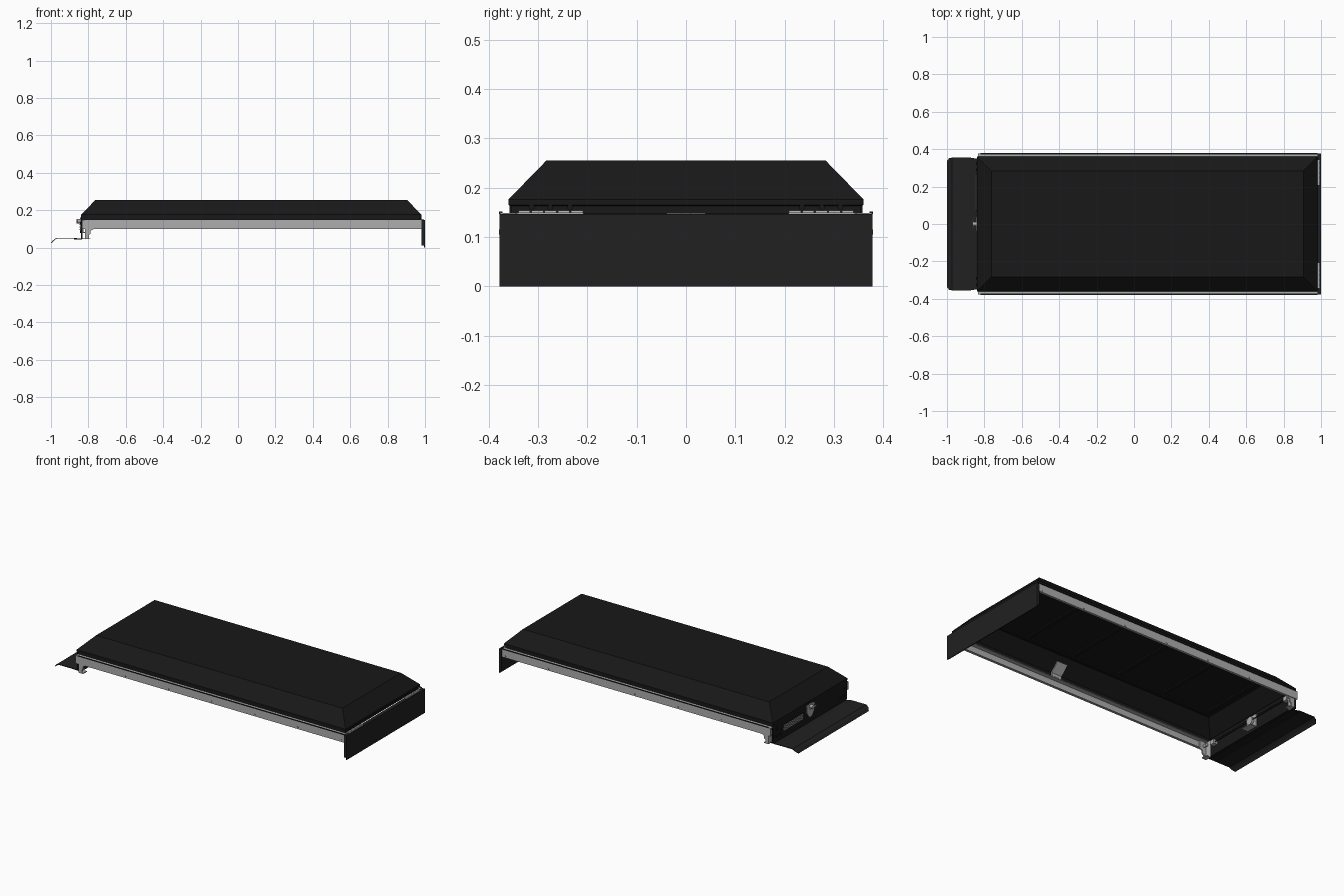
import bpy, bmesh, math
from mathutils import Matrix

if "Cube" in bpy.data.objects:
    bpy.data.objects.remove(bpy.data.objects["Cube"])


def material(name, v):
    m = bpy.data.materials.new(name)
    m.diffuse_color = (v, v, v, 1)
    m.use_nodes = True
    m.node_tree.nodes["Principled BSDF"].inputs["Base Color"].default_value = m.diffuse_color
    return m


BLACK = material("black_coating", 0.009)
DARK = material("black_sheet", 0.015)
STEEL = material("bare_metal", 0.42)


def finish(name, bm, mat, bevel=0):
    bmesh.ops.recalc_face_normals(bm, faces=bm.faces)
    me = bpy.data.meshes.new(name)
    bm.to_mesh(me)
    bm.free()
    me.materials.append(mat)
    ob = bpy.data.objects.new(name, me)
    bpy.context.collection.objects.link(ob)
    if bevel:
        b = ob.modifiers.new("bevel", 'BEVEL')
        b.width, b.segments = bevel, 2
    return ob


def box(name, x, y, z, mat, bevel=0):
    """Box from (min, max) ranges."""
    bm = bmesh.new()
    bmesh.ops.create_cube(bm, size=1)
    for v in bm.verts:
        v.co = [r[0] if c < 0 else r[1] for c, r in zip(v.co, (x, y, z))]
    return finish(name, bm, mat, bevel)


def cyl(name, loc, r, depth, axis, mat, seg=16):
    bm = bmesh.new()
    rot = {'X': Matrix.Rotation(math.pi / 2, 4, 'Y'),
           'Y': Matrix.Rotation(math.pi / 2, 4, 'X'), 'Z': Matrix()}[axis]
    bmesh.ops.create_cone(bm, cap_ends=True, segments=seg, radius1=r, radius2=r,
                          depth=depth, matrix=Matrix.Translation(loc) @ rot)
    return finish(name, bm, mat)


def prism(name, pts, axis, lo, hi, mat):
    """Closed outline extruded along X (pts = y,z), Y (x,z) or Z (x,y)."""
    place = {'X': lambda a, b, t: (t, a, b), 'Y': lambda a, b, t: (a, t, b),
             'Z': lambda a, b, t: (a, b, t)}[axis]
    bm = bmesh.new()
    rings = [[bm.verts.new(place(a, b, t)) for a, b in pts] for t in (lo, hi)]
    bm.faces.new(rings[0])
    bm.faces.new(rings[1])
    for i in range(len(pts)):
        j = (i + 1) % len(pts)
        bm.faces.new((rings[0][i], rings[0][j], rings[1][j], rings[1][i]))
    return finish(name, bm, mat)


# lid shell: stacked rectangles, open underneath
bm = bmesh.new()
levels = [(-.834, .974, .354, .148), (-.834, .974, .354, .163),
          (-.84, .98, .36, .165), (-.84, .98, .36, .176), (-.762, .905, .283, .255)]
rings = [[bm.verts.new(p) for p in ((a, -w, z), (b, -w, z), (b, w, z), (a, w, z))]
         for a, b, w, z in levels]
for lo, hi in zip(rings, rings[1:]):
    for i in range(4):
        j = (i + 1) % 4
        bm.faces.new((lo[i], lo[j], hi[j], hi[i]))
bm.faces.new(rings[-1])
lid = finish("lid_shell", bm, BLACK)
sol = lid.modifiers.new("thickness", 'SOLIDIFY')
sol.thickness, sol.offset = .005, -1

# stiffening ribs under the lid
for i in range(6):
    x = -.72 + i * .316
    box("cross_rib", (x - .012, x + .012), (-.25, .25), (.243, .251), BLACK)
for y in (-.25, .25):
    box("long_rib", (-.732, .872), (y - .012, y + .012), (.243, .251), BLACK)

# folded side rails, with rivets and end brackets
for s in (-1, 1):
    profile = [(.345, .149), (.376, .149), (.376, .1), (.362, .1), (.362, .104),
               (.372, .104), (.372, .145), (.345, .145)]
    prism("side_rail", [(s * y, z) for y, z in profile], 'X', -.835, .98, STEEL)
    prism("rail_edge_trim", [(s * y, z) for y, z in
          ((.372, .147), (.379, .147), (.379, .152), (.372, .152))], 'X', -.82, .98, DARK)
    for i in range(6):
        cyl("rail_rivet", (-.5 + i * .292, s * .377, .11), .005, .004, 'Y', STEEL, 10)
    ys = sorted((s * .362, s * .371))
    prism("end_bracket", [(-.818, .148), (-.77, .148), (-.77, .1), (-.788, .09),
          (-.788, .075), (-.797, .068), (-.797, .045), (-.818, .045)], 'Y', *ys, STEEL)
    box("bracket_flange", (-.818, -.812), sorted((s * .325, s * .37)), (.045, .148), STEEL)
    box("bracket_foot", (-.818, -.788), sorted((s * .335, s * .37)), (.045, .05), STEEL)
    cyl("bracket_pin", (-.798, s * .355, .12), .009, .03, 'Y', STEEL)

# hinged end skirt: flat panel with folded edges
box("skirt_panel", (.994, 1.0), (-.378, .378), (0, .147), DARK)
for y in (-.376, .376):
    box("skirt_side_fold", (.982, .997), (y - .002, y + .002), (.012, .147), DARK)
box("skirt_top_fold", (.976, .997), (-.374, .374), (.142, .146), DARK)
for s in (-1, 1):
    box("hinge_leaf", (.974, .994), sorted((s * .208, s * .342)), (.147, .15), STEEL)
    for k in range(5):
        y = s * (.221 + k * .0267)
        cyl("hinge_knuckle", (.987, y, .15), .004, .024, 'Y', STEEL, 12)
    for y in (.235, .275, .313):
        cyl("hinge_screw", (.977, s * y, .16), .006, .008, 'X', BLACK, 12)

# latch end wall
box("end_wall", (-.84, -.832), (-.358, .358), (.05, .165), BLACK)
box("end_wall_base", (-.84, -.815), (-.35, .35), (.045, .05), BLACK)
for s in (-1, 1):
    for y, z in ((.325, .085), (.325, .13), (.29, .085)):
        cyl("wall_bolt", (-.842, s * y, z), .006, .008, 'X', BLACK, 12)

# bent flap with clipped corners, hinged on the end wall
bm = bmesh.new()
stations = [(-.835, .047, .348), (-.875, .052, .355), (-.972, .052, .355),
            (-.988, .04, .352), (-1.0, .026, .338)]
rows = [[bm.verts.new((x, y, z)) for y in (-w, w)] for x, z, w in stations]
for a, b in zip(rows, rows[1:]):
    bm.faces.new((a[0], a[1], b[1], b[0]))
flap = finish("end_flap", bm, DARK)
flap.modifiers.new("thickness", 'SOLIDIFY').thickness = .004
box("flap_mount_strip", (-.878, -.835), (-.345, .345), (.044, .048), BLACK)

# latch: outer plate, turning handle, name-free cover plate
shield = [(-.038, .155), (0, .16), (.038, .155), (.035, .11), (.018, .085),
          (0, .078), (-.018, .085), (-.035, .11)]
prism("latch_plate", shield, 'X', -.845, -.84, STEEL)
cyl("latch_barrel", (-.85, 0, .142), .012, .026, 'X', STEEL)
box("latch_handle", (-.864, -.858), (-.03, .03), (.138, .147), STEEL, .002)
box("vent_plate", (-.844, -.84), (.07, .27), (.09, .13), DARK)
for i in range(4):
    z = .095 + i * .009
    box("vent_slat", (-.847, -.843), (.076, .264), (z, z + .004), STEEL)

# latch mechanism inside, with rods running to the corners
box("latch_inner_plate", (-.832, -.827), (-.04, .04), (.08, .155), STEEL)
cyl("latch_cam", (-.82, 0, .125), .024, .014, 'X', STEEL)
box("latch_shelf", (-.83, -.79), (-.035, .035), (.078, .083), STEEL)
for s in (-1, 1):
    cyl("latch_rod", (-.817, s * .18, .125), .003, .34, 'Y', DARK, 8)
    box("rod_guide", (-.83, -.805), sorted((s * .29, s * .32)), (.112, .138), STEEL)

# stay bracket on the inner long wall
prism("stay_bracket", [(-.352, .15), (-.352, .17), (-.3, .222), (-.295, .217),
      (-.345, .168), (-.345, .15)], 'X', .22, .29, STEEL)
